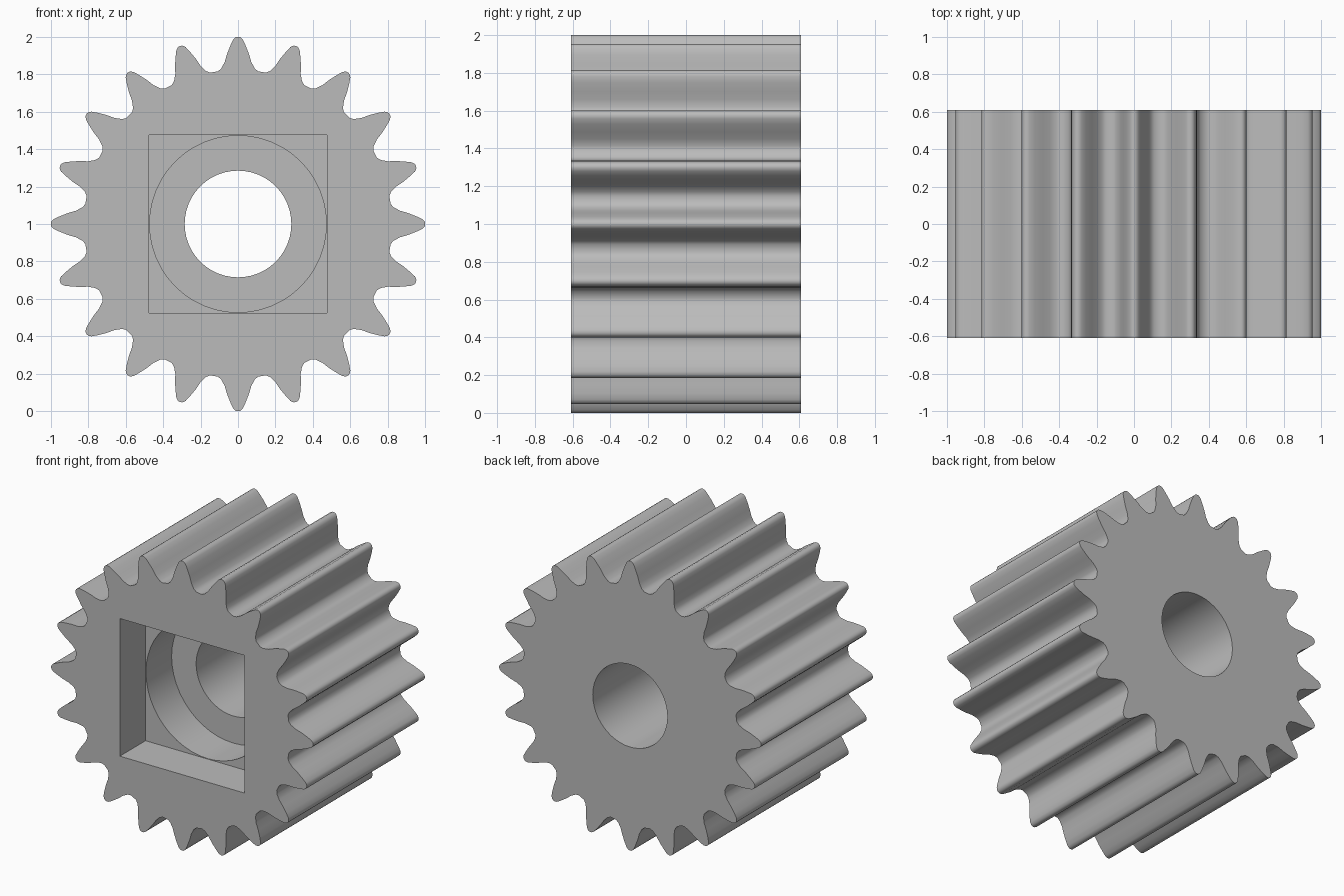
import bpy, bmesh, math
from mathutils import Vector

if "Cube" in bpy.data.objects:
    bpy.data.objects.remove(bpy.data.objects["Cube"], do_unlink=True)

TEETH = 20
HALF = 0.61          # half of the gear's thickness
SQUARE = 0.475       # half side of the square recess, radius of the round one
BORE = 0.285

# Plain grey material
grey = bpy.data.materials.new("grey")
grey.use_nodes = True
colour = (0.5, 0.5, 0.5, 1)
grey.diffuse_color = colour
grey.node_tree.nodes["Principled BSDF"].inputs["Base Color"].default_value = colour


def prism(name, outline, y0, y1):
    """Extrude an outline in the x-z plane from y0 to y1."""
    bm = bmesh.new()
    face = bm.faces.new([bm.verts.new((x, y0, z + 1)) for x, z in outline])
    moved = bmesh.ops.extrude_face_region(bm, geom=[face])["geom"]
    bmesh.ops.translate(bm, vec=Vector((0, y1 - y0, 0)),
                        verts=[g for g in moved if isinstance(g, bmesh.types.BMVert)])
    bmesh.ops.recalc_face_normals(bm, faces=bm.faces)
    mesh = bpy.data.meshes.new(name)
    bm.to_mesh(mesh)
    bm.free()
    mesh.materials.append(grey)
    obj = bpy.data.objects.new(name, mesh)
    bpy.context.collection.objects.link(obj)
    return obj


def circle(radius, sides=48):
    return [(radius * math.cos(math.tau * i / sides),
             radius * math.sin(math.tau * i / sides)) for i in range(sides)]


# One tooth: (radius, half width) from root to tip, then mirrored
flank = [(0.815, 0.108), (0.83, 0.09), (0.865, 0.071), (0.91, 0.058),
         (0.955, 0.04), (0.985, 0.026), (0.998, 0.012)]
tooth = [(r, -w) for r, w in flank] + [(1.0, 0)] + [(r, w) for r, w in reversed(flank)]

outline = []
for i in range(TEETH):
    a = math.tau * i / TEETH
    c, s = math.cos(a), math.sin(a)
    outline += [(r * c - w * s, r * s + w * c) for r, w in tooth]

gear = prism("gear", outline, -HALF, HALF)

# Square socket, round recess behind it, and the through bore
corners = [(-SQUARE, -SQUARE), (SQUARE, -SQUARE), (SQUARE, SQUARE), (-SQUARE, SQUARE)]
cutters = [
    prism("bore_cutter", circle(BORE), -HALF - 0.1, HALF + 0.1),
    prism("round_recess_cutter", circle(SQUARE - 0.003), -HALF - 0.1, -0.05),
    prism("square_socket_cutter", corners, -HALF - 0.1, -0.33),
]
bpy.context.view_layer.objects.active = gear
gear.select_set(True)
for cutter in cutters:
    cutter.hide_render = True
    mod = gear.modifiers.new(cutter.name, "BOOLEAN")
    mod.operation = "DIFFERENCE"
    mod.solver = "EXACT"
    mod.object = cutter
    bpy.ops.object.modifier_apply(modifier=mod.name)
    bpy.data.objects.remove(cutter, do_unlink=True)

# Smooth flanks and bores, sharp rims
bpy.ops.object.shade_smooth_by_angle(angle=math.radians(35))
